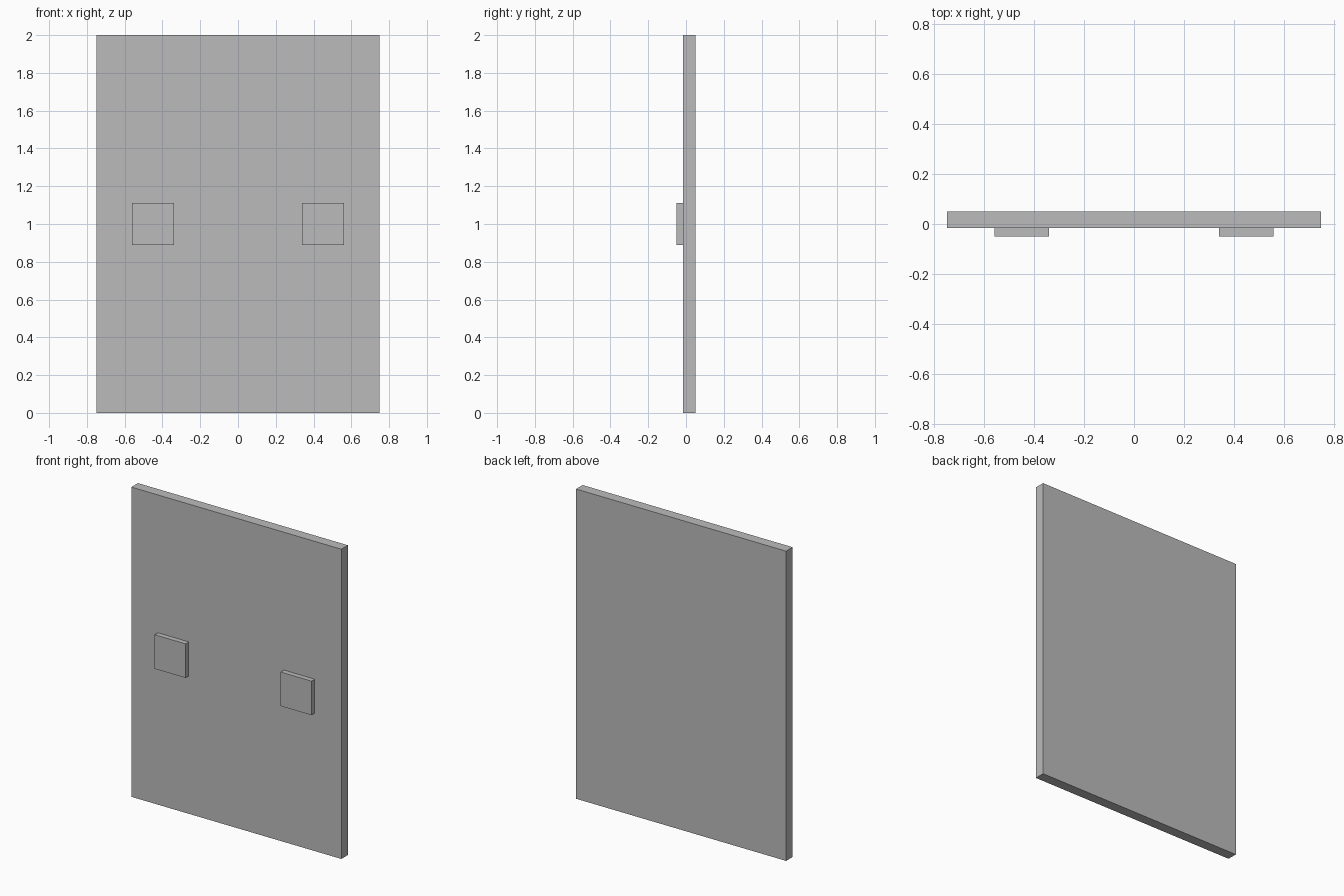
import bpy

cube = bpy.data.objects.get("Cube")
if cube:
    bpy.data.objects.remove(cube, do_unlink=True)

# Single flat grey
grey = bpy.data.materials.new("plain grey")
grey.use_nodes = True
colour = (0.5, 0.5, 0.5, 1)
grey.diffuse_color = colour
grey.node_tree.nodes["Principled BSDF"].inputs["Base Color"].default_value = colour


def box(name, centre, size):
    bpy.ops.mesh.primitive_cube_add(size=1, location=centre)
    obj = bpy.context.object
    obj.name = name
    obj.scale = size
    bpy.ops.object.transform_apply(location=False, rotation=False, scale=True)
    obj.data.materials.append(grey)
    return obj


# Upright slab
box("panel", (0, 0.0165, 1), (1.5, 0.067, 2))

# Square pads on the front face
for side, x in (("left", 0.45), ("right", -0.45)):
    box(side + "_pad", (x, -0.0335, 1), (0.22, 0.033, 0.22))
